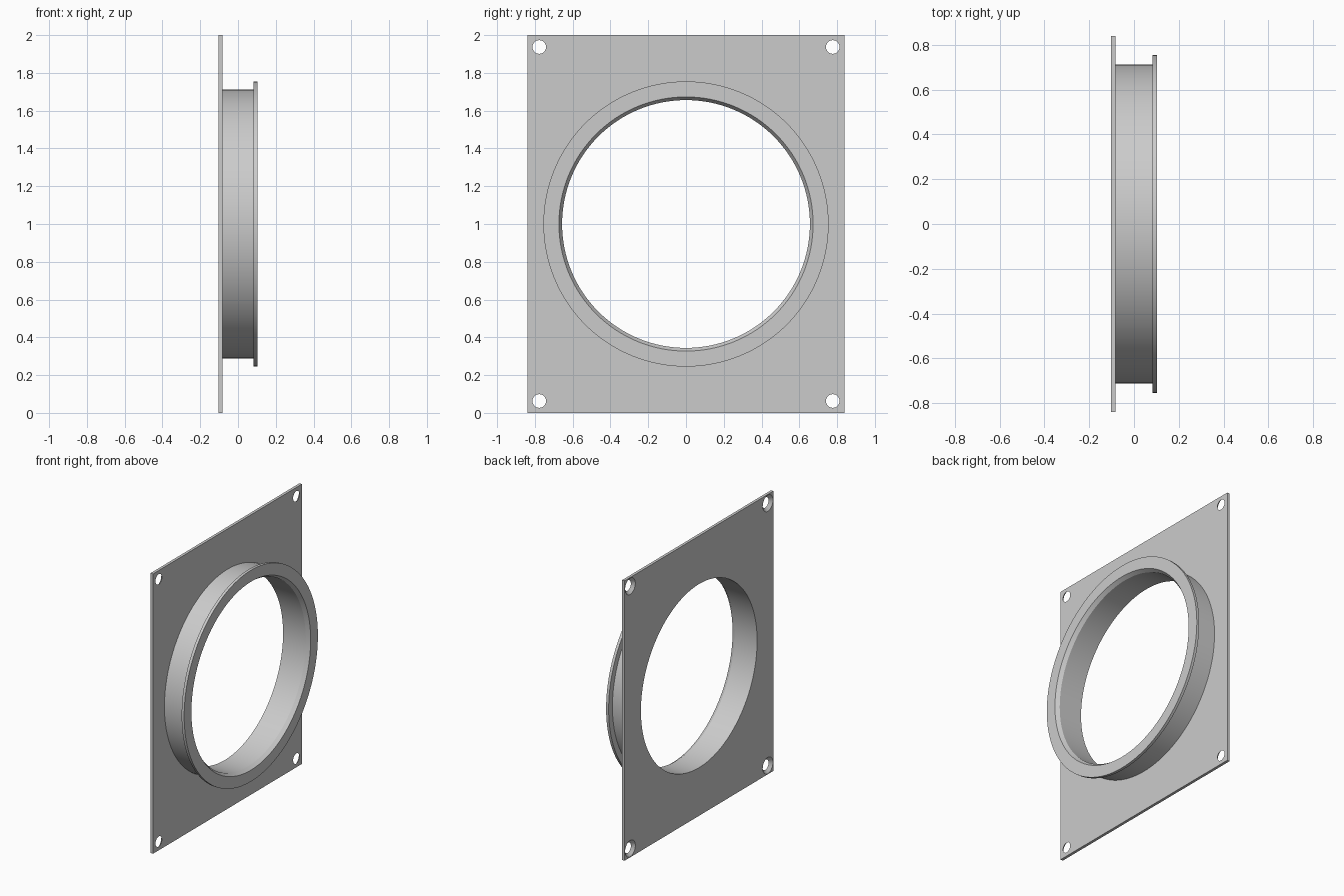
import bpy, bmesh, math
from mathutils import Matrix

cube = bpy.data.objects.get("Cube")
if cube:
    bpy.data.objects.remove(cube)

HALF, THICK = 0.103, 0.02          # half depth, sheet thickness
WIDTH, HEIGHT, MID = 1.68, 2.0, 1.0
BORE = 0.656
INSET = 0.063                      # screw hole distance from the edges

grey = bpy.data.materials.new("light grey")
grey.use_nodes = True
COLOUR = (0.6, 0.6, 0.6, 1)
grey.diffuse_color = COLOUR
grey.node_tree.nodes["Principled BSDF"].inputs["Base Color"].default_value = COLOUR


def make_object(name, bm):
    bmesh.ops.recalc_face_normals(bm, faces=bm.faces)
    mesh = bpy.data.meshes.new(name)
    bm.to_mesh(mesh)
    bm.free()
    mesh.materials.append(grey)
    obj = bpy.data.objects.new(name, mesh)
    bpy.context.collection.objects.link(obj)
    return obj


def revolve(name, profile, y=0, z=MID, steps=128):
    """Spin a closed (x, radius) profile around an axis along x."""
    bm = bmesh.new()
    rings = []
    for i in range(steps):
        a = 2 * math.pi * i / steps
        rings.append([bm.verts.new((x, y + r * math.cos(a), z + r * math.sin(a)))
                      for x, r in profile])
    n = len(profile)
    for i in range(steps):
        r0, r1 = rings[i], rings[(i + 1) % steps]
        for j in range(n):
            k = (j + 1) % n
            bm.faces.new((r0[j], r0[k], r1[k], r1[j]))
    return make_object(name, bm)


def cone_cutter(name, r_back, r_front, y, z, depth, steps):
    """Cutter through the plate, r_back at -x and r_front at +x."""
    bm = bmesh.new()
    place = Matrix.Translation((-HALF + THICK / 2, y, z)) @ Matrix.Rotation(math.pi / 2, 4, 'Y')
    bmesh.ops.create_cone(bm, cap_ends=True, segments=steps, radius1=r_back,
                          radius2=r_front, depth=depth, matrix=place)
    obj = make_object(name, bm)
    obj.hide_render = True
    return obj


# Mounting plate
bm = bmesh.new()
bmesh.ops.create_cube(bm, size=1, matrix=Matrix.Translation((-HALF + THICK / 2, 0, MID))
                      @ Matrix.Diagonal((THICK, WIDTH, HEIGHT, 1)))
plate = make_object("mounting_plate", bm)

# Main opening and countersunk corner holes
cutters = [cone_cutter("opening_cutter", 0.69, 0.69, 0, MID, 0.1, 128)]
for sy in (-1, 1):
    for sz in (-1, 1):
        cutters.append(cone_cutter("screw_hole_cutter", 0.06, 0.034,
                                   sy * (WIDTH / 2 - INSET),
                                   MID + sz * (HEIGHT / 2 - INSET), THICK + 0.004, 32))
for cutter in cutters:
    mod = plate.modifiers.new("hole", 'BOOLEAN')
    mod.operation = 'DIFFERENCE'
    mod.solver = 'EXACT'
    mod.object = cutter
bpy.context.view_layer.objects.active = plate
plate.select_set(True)
for mod in list(plate.modifiers):
    bpy.ops.object.modifier_apply(modifier=mod.name)
for cutter in cutters:
    bpy.data.objects.remove(cutter)

# Collar: tube, outer flange and chamfered mouth in one turned profile
collar = revolve("flanged_collar", [
    (-HALF, BORE), (-HALF, 0.69), (-HALF + THICK, 0.69), (-HALF + THICK, 0.712),
    (HALF - THICK, 0.712), (HALF - THICK, 0.755), (HALF, 0.755),
    (HALF, 0.673), (HALF - 0.026, BORE)])

for obj in (plate, collar):
    bpy.ops.object.select_all(action='DESELECT')
    obj.select_set(True)
    bpy.context.view_layer.objects.active = obj
    bpy.ops.object.shade_smooth_by_angle(angle=math.radians(25))
